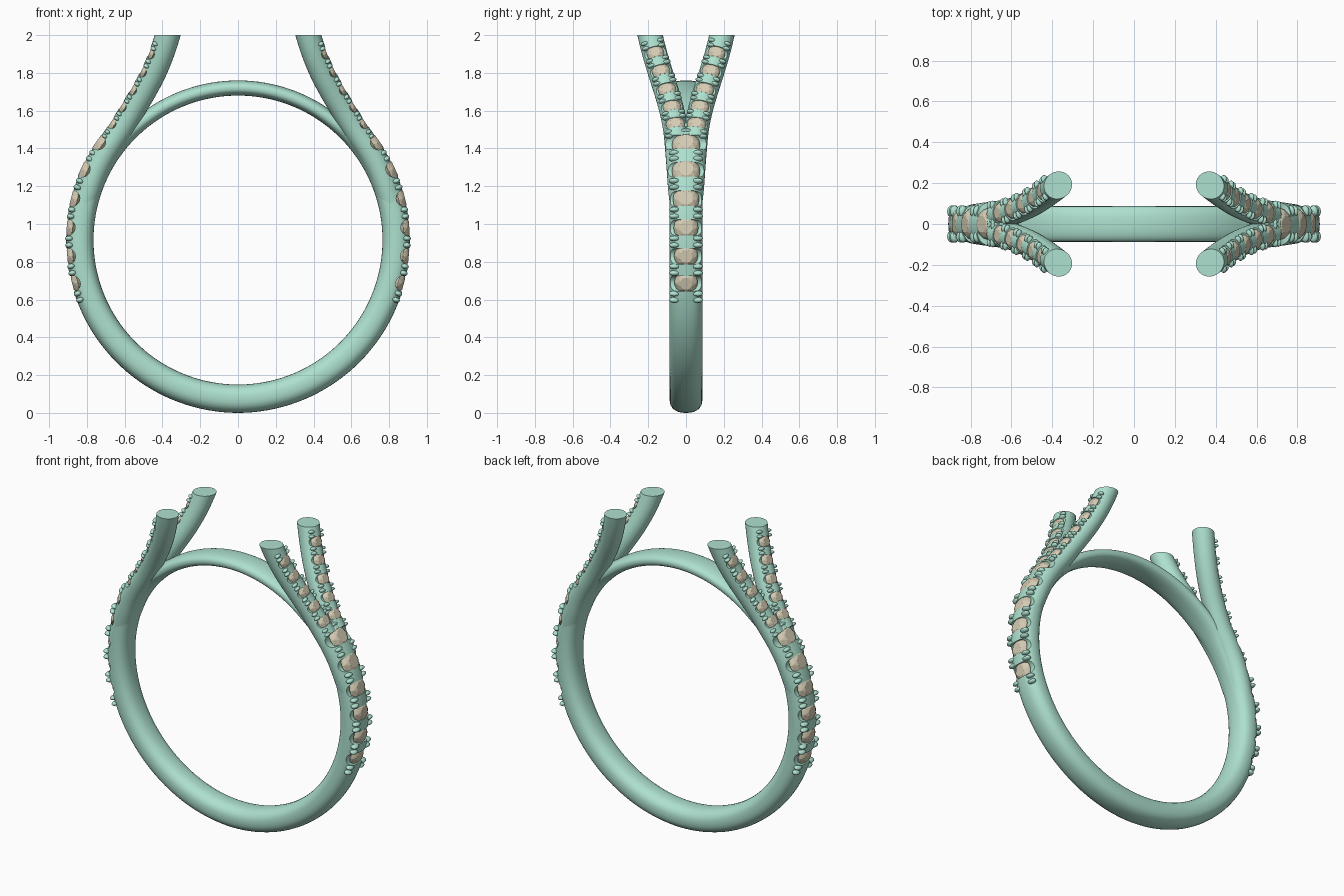
import bpy, bmesh, math
from mathutils import Vector, Matrix

if "Cube" in bpy.data.objects:
    bpy.data.objects.remove(bpy.data.objects["Cube"])

CZ, INNER = 0.915, 0.765          # finger hole centre height and radius


def material(name, col):
    m = bpy.data.materials.new(name)
    m.diffuse_color = (*col, 1)
    m.use_nodes = True
    m.node_tree.nodes["Principled BSDF"].inputs["Base Color"].default_value = m.diffuse_color
    return m


METAL = material("metal", (0.42, 0.75, 0.62))
STONE = material("stone", (0.66, 0.60, 0.45))


def finish(name, bm, mat):
    bmesh.ops.recalc_face_normals(bm, faces=bm.faces)
    me = bpy.data.meshes.new(name)
    bm.to_mesh(me)
    bm.free()
    ob = bpy.data.objects.new(name, me)
    bpy.context.collection.objects.link(ob)
    if mat:
        me.materials.append(mat)
    return ob


def loft(rings, closed):
    bm = bmesh.new()
    rows = [[bm.verts.new(p) for p in r] for r in rings]
    n = len(rows[0])
    for i in range(len(rows) - (0 if closed else 1)):
        a, b = rows[i], rows[(i + 1) % len(rows)]
        for j in range(n):
            k = (j + 1) % n
            bm.faces.new((a[j], a[k], b[k], b[j]))
    if not closed:
        bm.faces.new(rows[0])
        bm.faces.new(rows[-1])
    return bm


def mirror(ob, y):
    m = ob.modifiers.new("mirror", 'MIRROR')
    m.use_axis = (True, y, False)
    m.use_mirror_merge = False


def cut(ob, cutter):
    m = ob.modifiers.new("scallops", 'BOOLEAN')
    m.operation, m.solver, m.object = 'DIFFERENCE', 'EXACT', cutter


def bake(ob):
    dg = bpy.context.evaluated_depsgraph_get()
    me = bpy.data.meshes.new_from_object(ob.evaluated_get(dg))
    ob.modifiers.clear()
    ob.data = me


def smooth(ob, deg=35):
    bpy.ops.object.select_all(action='DESELECT')
    ob.select_set(True)
    bpy.context.view_layer.objects.active = ob
    bpy.ops.object.shade_smooth_by_angle(angle=math.radians(deg))


def spow(v, e):
    return math.copysign(abs(v) ** e, v)


# Frames: (centre, tangent, outward normal) on the shank and on one arm
def shank_frame(deg):
    a = math.radians(deg)
    n = Vector((math.cos(a), 0, math.sin(a)))
    return Vector((0, 0, CZ)) + n * 0.8375, Vector((-n.z, 0, n.x)), n


ARM = [(.833, .015), (.816, .02), (.785, .03), (.745, .037), (.69, .045), (.622, .055),
       (.56, .075), (.5, .103), (.447, .135), (.405, .165), (.372, .19), (.345, .21), (.325, .225)]


def arm_point(z):
    f = (z - 1.0) / 0.1
    i = min(max(int(f), 1), len(ARM) - 3)
    u = f - i
    p0, p1, p2, p3 = (Vector(ARM[i + k]) for k in (-1, 0, 1, 2))
    p = (p1 * 2 + (p2 - p0) * u + (p0 * 2 - p1 * 5 + p2 * 4 - p3) * u * u
         + (p1 * 3 - p0 - p2 * 3 + p3) * u ** 3) / 2
    return Vector((p.x, p.y, z))


def arm_frame(z):
    t = (arm_point(z + .005) - arm_point(z - .005)).normalized()
    return arm_point(z), t, Vector((t.z, 0, -t.x)).normalized()


def basis(p, x, y, z):
    return Matrix.Translation(p) @ Matrix((x, y, z)).transposed().to_4x4()


# Scallop cutters: one cross cylinder under each stone
def cutters(name, frames, off, rad, length, y):
    bm = bmesh.new()
    for p, t, n in frames:
        bmesh.ops.create_cone(bm, cap_ends=True, segments=20, radius1=rad, radius2=rad, depth=length,
                              matrix=basis(p + n * off, t, n, t.cross(n)))
    ob = finish(name, bm, None)
    ob.hide_render = True
    mirror(ob, y)
    return ob


# Faceted round stones: table, crown, girdle and pavilion
def stones(name, frames, radii, off, y):
    bm = bmesh.new()
    for (p, t, n), r in zip(frames, radii):
        m = basis(p + n * off, t.cross(n), t, n)
        vs = []
        for rad, h, cnt, ph in ((.55, .42, 8, .5), (.85, .24, 8, 0), (1, 0, 16, 0), (1, -.06, 16, 0)):
            for k in range(cnt):
                a = 2 * math.pi * (k + ph) / cnt
                vs.append(bm.verts.new(m @ Vector((r * rad * math.cos(a), r * rad * math.sin(a), r * h))))
        vs.append(bm.verts.new(m @ Vector((0, 0, -.7 * r))))
        bmesh.ops.convex_hull(bm, input=vs)
    ob = finish(name, bm, STONE)
    mirror(ob, y)
    bake(ob)


# Prongs: two small beads on each side of every gap between stones
def prongs(name, frames, side, off, size, y):
    bm = bmesh.new()
    for p, t, n in frames:
        b = t.cross(n)
        for s in (-1, 1):
            for d in (-1, 1):
                q = p + b * side * s + n * off + t * d * size * .62
                m = basis(q, b, t, n) @ Matrix.Diagonal((size, size * .5, size * .75, 1))
                bmesh.ops.create_uvsphere(bm, u_segments=12, v_segments=8, radius=1, matrix=m)
    ob = finish(name, bm, METAL)
    mirror(ob, y)
    bake(ob)
    smooth(ob, 60)


SHANK_ANG = [-14.8, -5.5, 4.2, 14.1, 24.5, 35]
ARM_Z = [1.505, 1.597, 1.69, 1.79, 1.89]
shank_st = [shank_frame(a) for a in SHANK_ANG]
arm_st = [arm_frame(z) for z in ARM_Z]
shank_cut = cutters("shank_cutter", shank_st, .07, .043, .3, False)
arm_cut = cutters("arm_cutter", arm_st, .063, .03, .15, False)

# Shank: closed band, thinner across the top arch
rings = []
for i in range(144):
    a = math.radians(i * 2.5)
    up = math.degrees(math.asin(max(-1, min(1, math.sin(a)))))
    u = min(1, max(0, (up - 38) / 12))
    th = .15 - .005 * min(1, max(0, (up + 90) / 90)) - .065 * u * u * (3 - 2 * u)
    row = []
    for j in range(32):
        c = 2 * math.pi * j / 32
        r = INNER + th / 2 + th / 2 * spow(math.cos(c), 2 / 2.4)
        row.append((r * math.cos(a), .087 * spow(math.sin(c), 2 / 2.4), CZ + r * math.sin(a)))
    rings.append(row)
shank = finish("shank", loft(rings, True), METAL)
mirrored = shank_cut
cut(shank, mirrored)
bake(shank)
smooth(shank)

# Split arms: four round tubes, trimmed flat at the top
rings = []
for i in range(41):
    p, t, n = arm_frame(1.1 + .98 * i / 40)
    b = t.cross(n)
    rings.append([p + (n * math.cos(c) + b * math.sin(c)) * .066
                  for c in (2 * math.pi * j / 28 for j in range(28))])
bm = loft(rings, False)
res = bmesh.ops.bisect_plane(bm, geom=bm.verts[:] + bm.edges[:] + bm.faces[:],
                             plane_co=(0, 0, 2), plane_no=(0, 0, 1), clear_outer=True)
bmesh.ops.contextual_create(bm, geom=[e for e in res["geom_cut"] if isinstance(e, bmesh.types.BMEdge)])
arms = finish("split_arms", bm, METAL)
cut(arms, shank_cut)
cut(arms, arm_cut)
mirror(arms, True)
bake(arms)
smooth(arms)

# Stones and prongs
stones("shank_stones", shank_st, [.062, .063, .066, .07, .075, .075], .044, False)
stones("arm_stones", arm_st, [.05, .048, .048, .048, .046], .043, True)
gaps = [-19.6, -10.1, -.6, 9.2, 19.3, 29.8]
prongs("shank_prongs", [shank_frame(a) for a in gaps], .062, .056, .029, False)
prongs("arm_prongs", [arm_frame(z) for z in (1.45, 1.552, 1.644, 1.74, 1.84, 1.935)], .042, .049, .022, True)

for c in (shank_cut, arm_cut):
    bpy.data.objects.remove(c)
